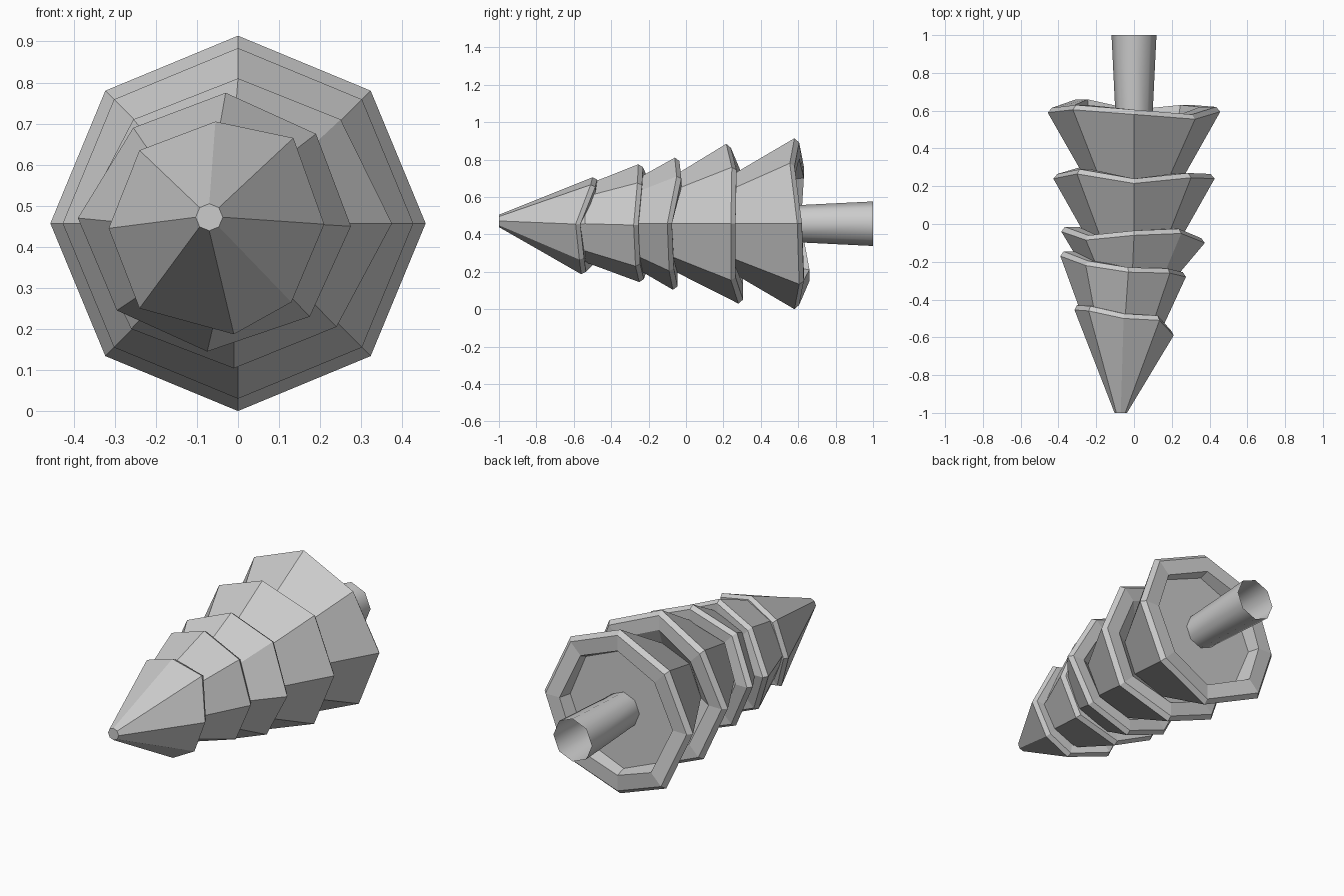
import bpy, bmesh
from math import sin, cos, pi

if "Cube" in bpy.data.objects:
    bpy.data.objects.remove(bpy.data.objects["Cube"])

N = 8
CZ = 0.457


def circle(r, cx=0.0, cz=CZ):
    return [(cx + r * cos(i * pi / 4), cz + r * sin(i * pi / 4)) for i in range(N)]


def ring(bm, pts, ys):
    return [bm.verts.new((p[0], y, p[1])) for p, y in zip(pts, ys)]


def bridge(bm, a, b):
    for i in range(N):
        j = (i + 1) % N
        bm.faces.new((a[i], a[j], b[j], b[i]))


def inset(pts, f):
    cx = sum(p[0] for p in pts) / N
    cz = sum(p[1] for p in pts) / N
    return [(cx + (x - cx) * f, cz + (z - cz) * f) for x, z in pts]


def finish(bm, name):
    bmesh.ops.recalc_face_normals(bm, faces=bm.faces)
    mesh = bpy.data.meshes.new(name)
    bm.to_mesh(mesh)
    bm.free()
    ob = bpy.data.objects.new(name, mesh)
    bpy.context.collection.objects.link(ob)
    return ob


# Each tier: outer outline, wavy rim heights, then the neck (radius, centre x, y) under it
tiers = [
    ([(.21, .455), (.135, .665), (-.055, .705), (-.24, .635),
      (-.315, .445), (-.24, .25), (-.01, .187), (.13, .265)],
     [-.59, -.51, -.50, -.46, -.455, -.50, -.56, -.57], (.205, -.05, -.54)),
    ([(.275, .45), (.19, .675), (-.03, .775), (-.255, .69),
      (-.39, .47), (-.295, .245), (-.075, .145), (.175, .23)],
     [-.28, -.26, -.255, -.22, -.17, -.22, -.25, -.27], (.225, -.01, -.29)),
    ([(.375, .457), (.25, .71), (0, .81), (-.255, .71),
      (-.385, .46), (-.26, .20), (-.01, .104), (.24, .205)],
     [-.10, -.05, -.06, -.085, -.04, -.07, -.07, -.09], (.235, 0, -.10)),
    (circle(.427), [.24, .245, .215, .265, .24, .275, .28, .24], (.24, 0, .21)),
    (circle(.457), [.595, .555, .58, .605, .59, .635, .58, .605], (.33, 0, .55)),
]

# Foliage: one lofted shell of flaring tiers, each with a rim and a hollow underside
bm = bmesh.new()
prev = ring(bm, circle(.033, -.07, .472), [-1.0] * N)
bm.faces.new(prev)
for outline, ys, (nr, nx, ny) in tiers:
    back = [y + .025 for y in ys]
    neck_pts = circle(nr, nx)
    for pts, heights in ((outline, ys), (inset(outline, .95), back),
                         (inset(outline, .76), back), (neck_pts, [ny] * N)):
        cur = ring(bm, pts, heights)
        bridge(bm, prev, cur)
        prev = cur
bm.faces.new(prev)
finish(bm, "foliage")

# Trunk: open tapered tube, smooth
bm = bmesh.new()
bridge(bm, ring(bm, circle(.097), [.55] * N), ring(bm, circle(.119), [1.0] * N))
trunk = finish(bm, "trunk")
for p in trunk.data.polygons:
    p.use_smooth = True
